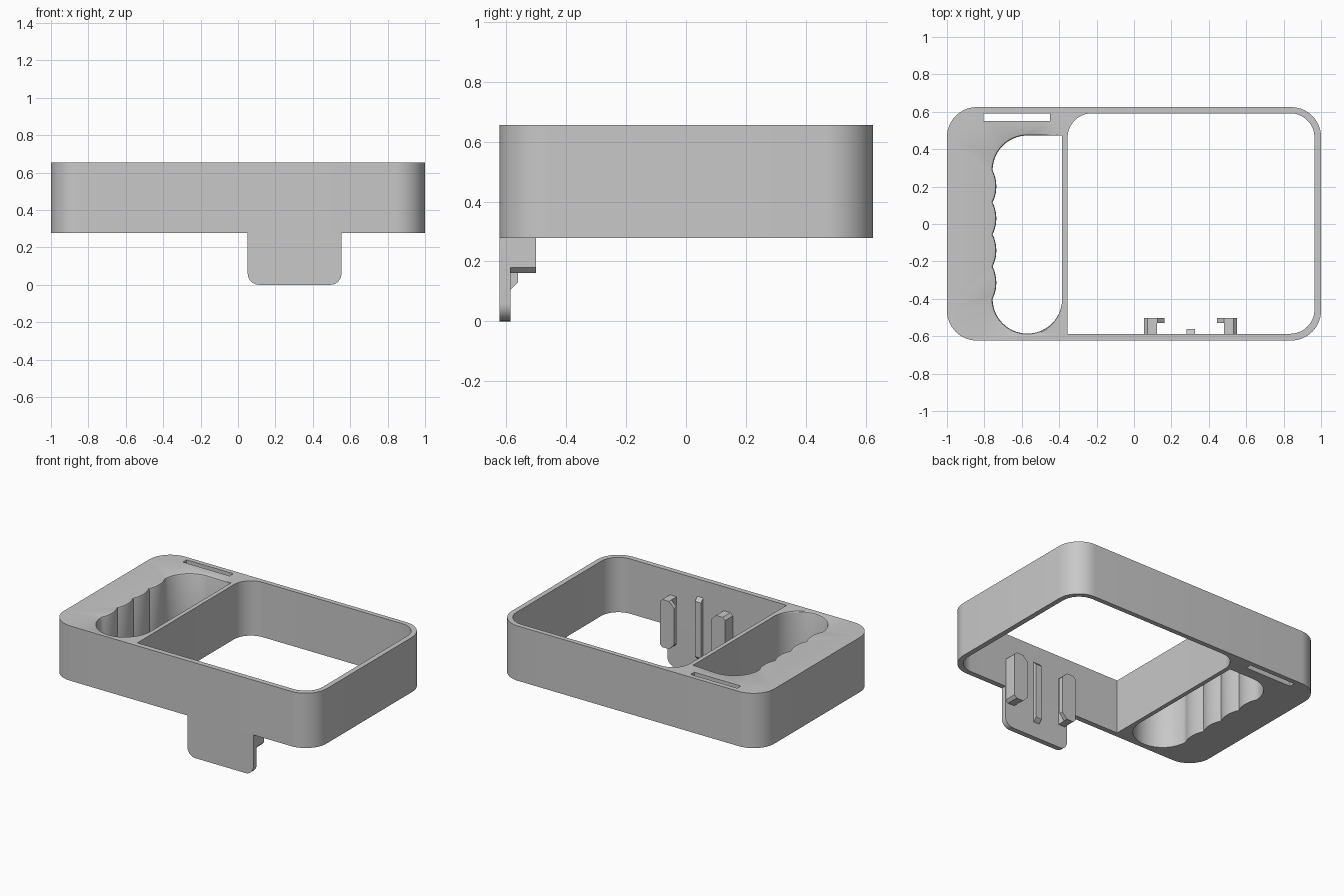
import bpy, bmesh, math
from mathutils import Vector

cube = bpy.data.objects.get("Cube")
if cube:
    bpy.data.objects.remove(cube, do_unlink=True)

grey = bpy.data.materials.new("plain grey")
grey.use_nodes = True
colour = (0.58, 0.58, 0.58, 1)
grey.diffuse_color = colour
grey.node_tree.nodes["Principled BSDF"].inputs["Base Color"].default_value = colour

TOP, BASE = 0.655, 0.278
WALL_IN = -0.587      # inner face of the front wall
FRONT = -0.623


def arc(cx, cy, r, start, end, steps=14):
    """Points along a circular arc, angles in degrees."""
    angles = [math.radians(start + (end - start) * i / steps) for i in range(steps + 1)]
    return [(cx + r * math.cos(a), cy + r * math.sin(a)) for a in angles]


def rounded(x0, x1, y0, y1, radii):
    """Rectangle outline; radii run from lower left anticlockwise, 0 is sharp."""
    corners = [(x0, y0, 1, 1), (x1, y0, -1, 1), (x1, y1, -1, -1), (x0, y1, 1, -1)]
    points = []
    for i, ((x, y, sx, sy), r) in enumerate(zip(corners, radii)):
        if r:
            points += arc(x + sx * r, y + sy * r, r, 180 + 90 * i, 270 + 90 * i)
        else:
            points.append((x, y))
    return points


def finish(name, bm):
    bmesh.ops.recalc_face_normals(bm, faces=bm.faces)
    mesh = bpy.data.meshes.new(name)
    bm.to_mesh(mesh)
    bm.free()
    mesh.materials.append(grey)
    obj = bpy.data.objects.new(name, mesh)
    bpy.context.collection.objects.link(obj)
    bpy.ops.object.select_all(action='DESELECT')
    obj.select_set(True)
    bpy.context.view_layer.objects.active = obj
    bpy.ops.object.shade_smooth_by_angle(angle=math.radians(30))
    return obj


def ring(bm, points, z):
    verts = [bm.verts.new((x, y, z)) for x, y in points]
    edges = [bm.edges.new((v, verts[i - 1])) for i, v in enumerate(verts)]
    return verts, edges


def prism(name, outline, y0, y1):
    """Extrude an x-z outline from y0 to y1."""
    bm = bmesh.new()
    face = bm.faces.new([bm.verts.new((x, y0, z)) for x, z in outline])
    moved = bmesh.ops.extrude_face_region(bm, geom=[face])["geom"]
    bmesh.ops.translate(bm, vec=(0, y1 - y0, 0),
                        verts=[g for g in moved if isinstance(g, bmesh.types.BMVert)])
    return finish(name, bm)


# Finger grip outline: rounded ends with four finger bumps on the outer side
R, CX, HIGH, LOW = 0.186, -0.57, 0.287, -0.4
grip = [(CX + R, HIGH + R)] + arc(CX, HIGH, R, 90, 180)
pitch = (HIGH - LOW) / 4
sag = 0.02
bump_r = (pitch ** 2 / 4 + sag ** 2) / (2 * sag)
half = math.degrees(math.asin(pitch / 2 / bump_r))
for i in range(4):
    mid = HIGH - pitch * (i + 0.5)
    grip += arc(CX - R + sag - bump_r, mid, bump_r, half, -half, 10)[1:]
grip += arc(CX, LOW, R, 180, 360, 28)[1:]


def softened(point, amount):
    """Push a grip point outward, fading out toward the straight divider."""
    x, y = point
    away = Vector((x - CX, y - min(max(y, LOW), HIGH))).normalized()
    fade = min(1, max(0, (CX + R - x) / R))
    return (x + away.x * amount * fade, y + away.y * amount * fade)


# Frame body: outer wall, large opening, finger grip and strap slot
outer = rounded(-1, 1, FRONT, 0.625, [0.16] * 4)
opening = rounded(-0.355, 0.965, WALL_IN, 0.592, [0, 0.13, 0.13, 0.13])
slot = rounded(-0.805, -0.45, 0.552, 0.592, [0] * 4)
E = 0.012
levels = [[(p, BASE), (p, TOP)] for p in (outer, opening, slot)]
levels.append([(grip, BASE), (grip, TOP - E),
               ([softened(p, E * 0.3) for p in grip], TOP - E * 0.3),
               ([softened(p, E) for p in grip], TOP)])
bm = bmesh.new()
bottom_edges, top_edges = [], []
for stack in levels:
    rings = [ring(bm, points, z) for points, z in stack]
    for (a, _), (b, _) in zip(rings, rings[1:]):
        for i in range(len(a)):
            bm.faces.new((a[i - 1], a[i], b[i], b[i - 1]))
    bottom_edges += rings[0][1]
    top_edges += rings[-1][1]
for edges in (bottom_edges, top_edges):
    bmesh.ops.triangle_fill(bm, edges=edges, use_beauty=True, normal=(0, 0, 1))
finish("frame_body", bm)

# Mounting tab below the front wall
prism("mounting_tab", rounded(0.052, 0.553, 0, BASE, [0.06, 0.06, 0, 0]), FRONT, WALL_IN)

# Pair of facing hooks, each a bar with a lip turned inward
MID, Z0, Z1 = 0.3025, 0.162, 0.49


def chamfered(side, near, far, c_near, c_far):
    """Hook outline between two distances from the tab centre line."""
    right = [(far, Z0 + c_far), (far, Z1 - c_far), (far - c_far, Z1)]
    left = [(near + c_near, Z1), (near, Z1 - c_near), (near, Z0 + c_near), (near + c_near, Z0)]
    if not c_near:
        left = [(near, Z1), (near, Z0)]
    return [(MID + side * d, z) for d, z in right + left + [(far - c_far, Z0)]]


for side, label in ((-1, "right"), (1, "left")):
    prism(label + "_hook_bar", chamfered(side, 0.18, 0.248, 0, 0.018), WALL_IN - 0.005, -0.53)
    prism(label + "_hook_lip", chamfered(side, 0.14, 0.248, 0.038, 0.018), -0.53, -0.502)

# Centre rib with sloping ends
bm = bmesh.new()
side_profile = [(WALL_IN - 0.005, 0.103), (WALL_IN, 0.105), (-0.562, 0.13),
                (-0.562, 0.51), (WALL_IN, 0.535), (WALL_IN - 0.005, 0.537)]
left, right = ([bm.verts.new((x, y, z)) for y, z in side_profile] for x in (0.28, 0.325))
bm.faces.new(left)
bm.faces.new(right)
for i in range(len(left)):
    bm.faces.new((left[i - 1], left[i], right[i], right[i - 1]))
finish("centre_rib", bm)
